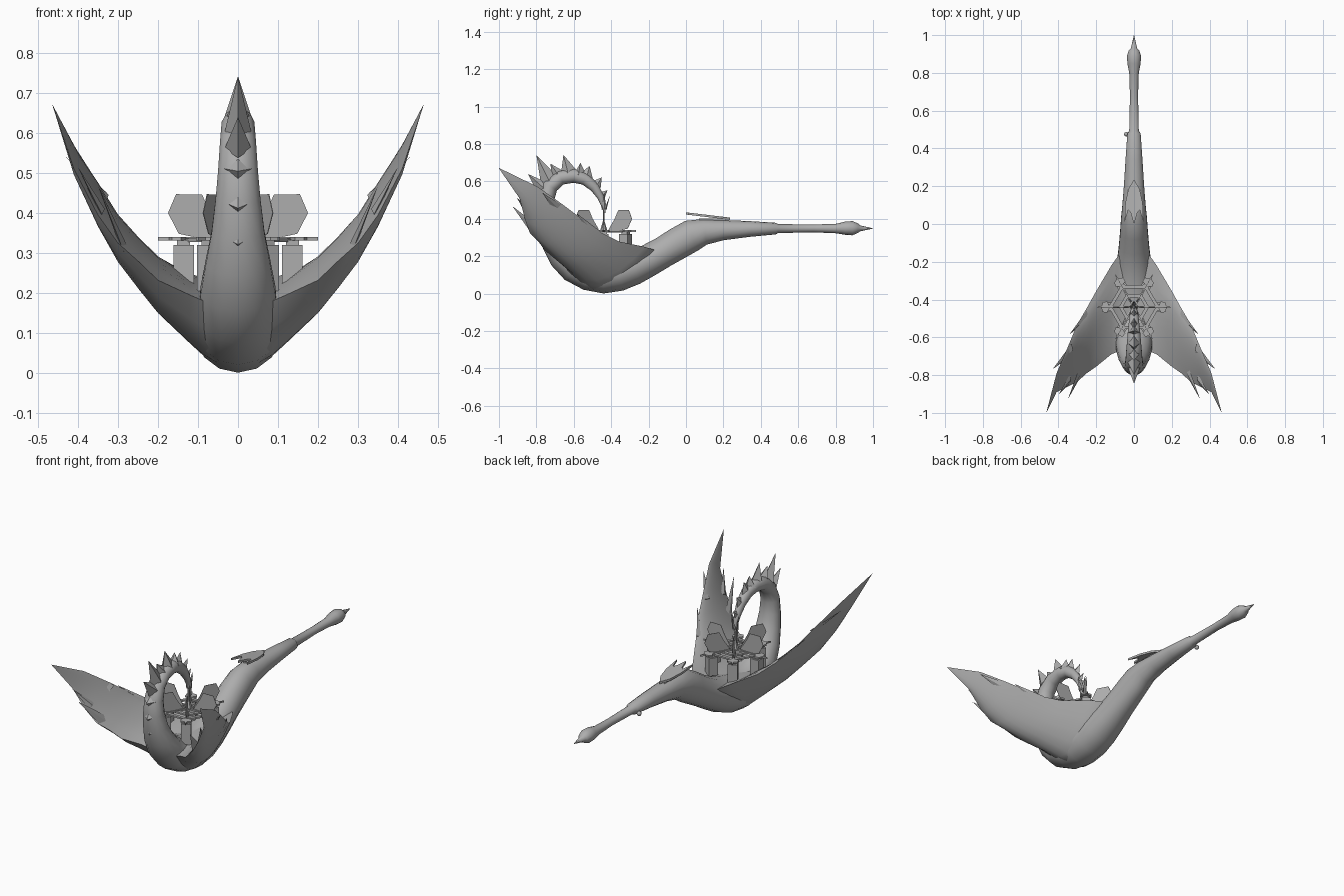
import bpy, bmesh, math
from mathutils import Vector, Matrix

if "Cube" in bpy.data.objects:
    bpy.data.objects.remove(bpy.data.objects["Cube"])

GREY = bpy.data.materials.new("stone grey")
GREY.diffuse_color = (0.42, 0.42, 0.42, 1)
GREY.use_nodes = True
GREY.node_tree.nodes["Principled BSDF"].inputs["Base Color"].default_value = GREY.diffuse_color
CX, CY = 0.0, -0.44          # pavilion centre


def finish(name, bm, smooth=None):
    bmesh.ops.remove_doubles(bm, verts=bm.verts, dist=0.0004)
    bmesh.ops.recalc_face_normals(bm, faces=bm.faces)
    me = bpy.data.meshes.new(name)
    bm.to_mesh(me)
    bm.free()
    ob = bpy.data.objects.new(name, me)
    bpy.context.collection.objects.link(ob)
    me.materials.append(GREY)
    if smooth:
        bpy.ops.object.select_all(action='DESELECT')
        ob.select_set(True)
        bpy.context.view_layer.objects.active = ob
        bpy.ops.object.shade_smooth_by_angle(angle=math.radians(smooth))
    return ob


def loft(bm, rings):
    """Skin closed rings of equal size and cap both ends."""
    vs = [[bm.verts.new(p) for p in r] for r in rings]
    n = len(vs[0])
    for a, b in zip(vs, vs[1:]):
        for i in range(n):
            j = (i + 1) % n
            bm.faces.new((a[i], a[j], b[j], b[i]))
    bm.faces.new(vs[0])
    bm.faces.new(vs[-1])


def spike(bm, base, tip, side, thick, w, t):
    """Flattened four-sided point; side and thick are its base axes."""
    base, tip = Vector(base), Vector(tip)
    s, k = Vector(side).normalized() * w, Vector(thick).normalized() * t
    ring = [bm.verts.new(base + d) for d in (s, k, -s, -k)]
    top = bm.verts.new(tip)
    for i in range(4):
        bm.faces.new((ring[i], ring[(i + 1) % 4], top))
    bm.faces.new(ring)


def slab(bm, pts, offset):
    """Extrude a flat outline by an offset vector."""
    f = bm.faces.new([bm.verts.new(p) for p in pts])
    g = bmesh.ops.extrude_face_region(bm, geom=[f])
    bmesh.ops.translate(bm, vec=Vector(offset),
                        verts=[v for v in g["geom"] if isinstance(v, bmesh.types.BMVert)])


def bezier_through(b, m, f, n=8):
    c = [2 * m[i] - (b[i] + f[i]) / 2 for i in (0, 1)]
    return [tuple((1 - t) ** 2 * b[i] + 2 * t * (1 - t) * c[i] + t * t * f[i] for i in (0, 1))
            for t in (k / n for k in range(n + 1))]


# swept wings: x, then (y, z) of back edge, underside, front edge, upper side
stations = [
    (0.0, (-.18, .215), (-.44, .03), (-.65, .16), (-.45, .20)),
    (.05, (-.17, .22), (-.44, .02), (-.665, .17), (-.45, .205)),
    (.085, (-.17, .235), (-.45, .042), (-.675, .18), (-.46, .213)),
    (.12, (-.22, .25), (-.48, .074), (-.69, .195), (-.47, .228)),
    (.20, (-.355, .278), (-.56, .15), (-.755, .232), (-.53, .288)),
    (.25, (-.445, .322), (-.63, .212), (-.79, .28), (-.60, .338)),
    (.30, (-.53, .38), (-.70, .28), (-.835, .325), (-.67, .392)),
    (.35, (-.65, .47), (-.76, .372), (-.86, .395), (-.745, .466)),
    (.41, (-.79, .57), (-.84, .50), (-.89, .51), (-.84, .555)),
    (.464, (-.998, .671), (-1., .671), (-1., .67), (-1., .672)),
]


def section(x, b, m, f, t):
    low, up = bezier_through(b, m, f), bezier_through(b, t, f)
    return [(x, y, z) for y, z in low + up[-2:0:-1]]


bm = bmesh.new()
loft(bm, [section(-s[0], *s[1:]) for s in stations[:0:-1]] + [section(*s) for s in stations])
finish("swept_wings", bm, 50)

# pointed feathers lying in the wing surface: base, tip, half width
feathers = [((.25, -.485, .322), (.342, -.585, .43), .03),
            ((.33, -.665, .44), (.43, -.768, .54), .035),
            ((.285, -.78, .315), (.35, -.928, .468), .035),
            ((.34, -.82, .405), (.40, -.905, .515), .025)]
bm = bmesh.new()
for s in (-1, 1):
    for b, t, w in feathers:
        spike(bm, (s * b[0], b[1], b[2]), (s * t[0], t[1], t[2]), (0, -.93, -.36), (s * .67, .2, -.51), w, .009)
finish("wing_feathers", bm)

# one continuous body: boom, belly and curled prow (y, z, half width, half depth)
spine = [(1.0, .349, .0008, .0008), (.93, .349, .017, .016), (.92, .35, .028, .025), (.89, .35, .038, .038),
         (.85, .35, .036, .035), (.80, .348, .026, .025), (.68, .349, .022, .021), (.492, .348, .026, .024),
         (.48, .348, .036, .031), (.34, .346, .046, .042), (.20, .34, .055, .054), (.10, .331, .063, .069),
         (.03, .310, .07, .086), (-.04, .271, .075, .086), (-.12, .223, .082, .083), (-.20, .178, .092, .086),
         (-.28, .142, .102, .095), (-.36, .115, .108, .101), (-.44, .103, .108, .102), (-.52, .115, .106, .098),
         (-.60, .15, .1, .09), (-.66, .205, .096, .08), (-.705, .275, .083, .068), (-.735, .35, .068, .057),
         (-.75, .43, .058, .05), (-.75, .505, .051, .046), (-.725, .575, .046, .042), (-.67, .62, .042, .039),
         (-.60, .63, .036, .037), (-.54, .612, .03, .032), (-.49, .57, .024, .026), (-.458, .52, .018, .019),
         (-.44, .47, .012, .012), (-.435, .43, .004, .004)]
rings, frames = [], []
for i, (y, z, w, d) in enumerate(spine):
    a, b = spine[max(i - 1, 0)], spine[min(i + 1, len(spine) - 1)]
    tan = Vector((0, b[0] - a[0], b[1] - a[1])).normalized()
    out = Vector((0, -tan.z, tan.y))
    c = Vector((0, y, z))
    frames.append((c, tan, out, d))
    rings.append([c + Vector((w * math.cos(t), 0, 0)) + out * d * math.sin(t)
                  for t in (2 * math.pi * (k + .5) / 14 for k in range(14))])
bm = bmesh.new()
loft(bm, rings)
finish("body_and_prow", bm, 45)

# small peg on the side of the boom
bm = bmesh.new()
bmesh.ops.create_uvsphere(bm, u_segments=8, v_segments=6, radius=.013,
                          matrix=Matrix.Translation((-.04, .475, .33)))
finish("boom_peg", bm, 60)

# pointed shield plate over the boom
half = [(.03, .185), (.046, .11), (.05, .01), (.03, .075), (.018, .06)]
outline = [(0, .235)] + half + [(0, 0)] + [(-x, y) for x, y in half[::-1]]
bm = bmesh.new()
slab(bm, [(x, y, .435 - .12 * y) for x, y in outline], (0, 0, -.012))
slab(bm, [(.015, .07, .385), (.015, .21, .385), (-.015, .21, .385), (-.015, .07, .385)], (0, 0, .018))
finish("boom_shield", bm)

# crest on the outside of the curl: low ridges, then tall swept spikes
bm = bmesh.new()
out_sign = -1 if frames[24][2].y > 0 else 1
for i, length, w, t in [(23, .006, .03, .03), (24, .014, .03, .034), (25, .02, .032, .034),
                        (29, .042, .034, .018), (30, .038, .028, .015), (31, .03, .02, .011)]:
    c, tan, out, d = frames[i]
    out = out * out_sign
    spike(bm, c + out * d * .75, c + out * (d + length) - tan * .012, tan, (1, 0, 0), w, t)
for base, tip, w in [((0, -.73, .60), (0, -.80, .742), .05), ((0, -.755, .56), (0, -.845, .64), .045),
                     ((0, -.63, .64), (0, -.655, .742), .048), ((0, -.68, .63), (0, -.725, .695), .04),
                     ((0, -.575, .635), (0, -.565, .70), .038)]:
    spike(bm, base, tip, (0, .8, .45), (1, 0, 0), w, .034)
finish("prow_crest", bm)

# leaf bud and hanging rod at the end of the curl
bm = bmesh.new()
for dx, dy in ((0, 1), (0, -1), (1, 0), (-1, 0)):
    spike(bm, (dx * .006, -.437 + dy * .006, .45), (dx * .025, -.437 + dy * .032, .53),
          (dy, dx, 0), (dx, dy, 0), .014, .006)
bmesh.ops.create_cone(bm, cap_ends=True, segments=6, radius1=.02, radius2=.005, depth=.05,
                      matrix=Matrix.Translation((0, CY, .36)))
bmesh.ops.create_cone(bm, cap_ends=True, segments=6, radius1=.005, radius2=.005, depth=.12,
                      matrix=Matrix.Translation((0, CY, .40)))
finish("hanging_bud", bm)

# six-sided pavilion: pillars, roof spokes and fan panels repeat by sixths
pillars, roof, panels = bmesh.new(), bmesh.new(), bmesh.new()
for k in range(6):
    a = math.radians(60 * k)
    u, v = Vector((math.cos(a), math.sin(a), 0)), Vector((-math.sin(a), math.cos(a), 0))

    def P(r, s, z):
        return Vector((CX, CY, z)) + u * r + v * s

    for r0, r1, w, z, h in [(.11, .161, .025, .205, .115), (.12, .153, .017, .32, .012)]:
        slab(pillars, [P(r0, -w, z), P(r1, -w, z), P(r1, w, z), P(r0, w, z)], (0, 0, h))
    # spoke with pointed finial end
    slab(roof, [P(0, -.006, .331), P(.13, -.006, .331), P(.142, -.03, .331), P(.165, -.026, .331),
                P(.172, -.006, .331), P(.2, 0, .331), P(.172, .006, .331), P(.165, .026, .331),
                P(.142, .03, .331), P(.13, .006, .331), P(0, .006, .331)], (0, 0, .009))
    # ring beams from this spoke to the next
    u2 = Vector((math.cos(a + math.pi / 3), math.sin(a + math.pi / 3), 0))
    o = Vector((CX, CY, .327))
    for r0, r1 in ((.06, .08), (.115, .135)):
        slab(roof, [o + u * r0, o + u * r1, o + u2 * r1, o + u2 * r0], (0, 0, .009))
    # upright fan panel
    slab(panels, [P(r, -.001, z) for r, z in
                  ((.03, .342), (.068, .40), (.09, .446), (.155, .447), (.175, .40), (.148, .348), (.10, .338))],
         v * .002)
finish("pavilion_pillars", pillars)
finish("pavilion_roof", roof)
finish("fan_panels", panels)
